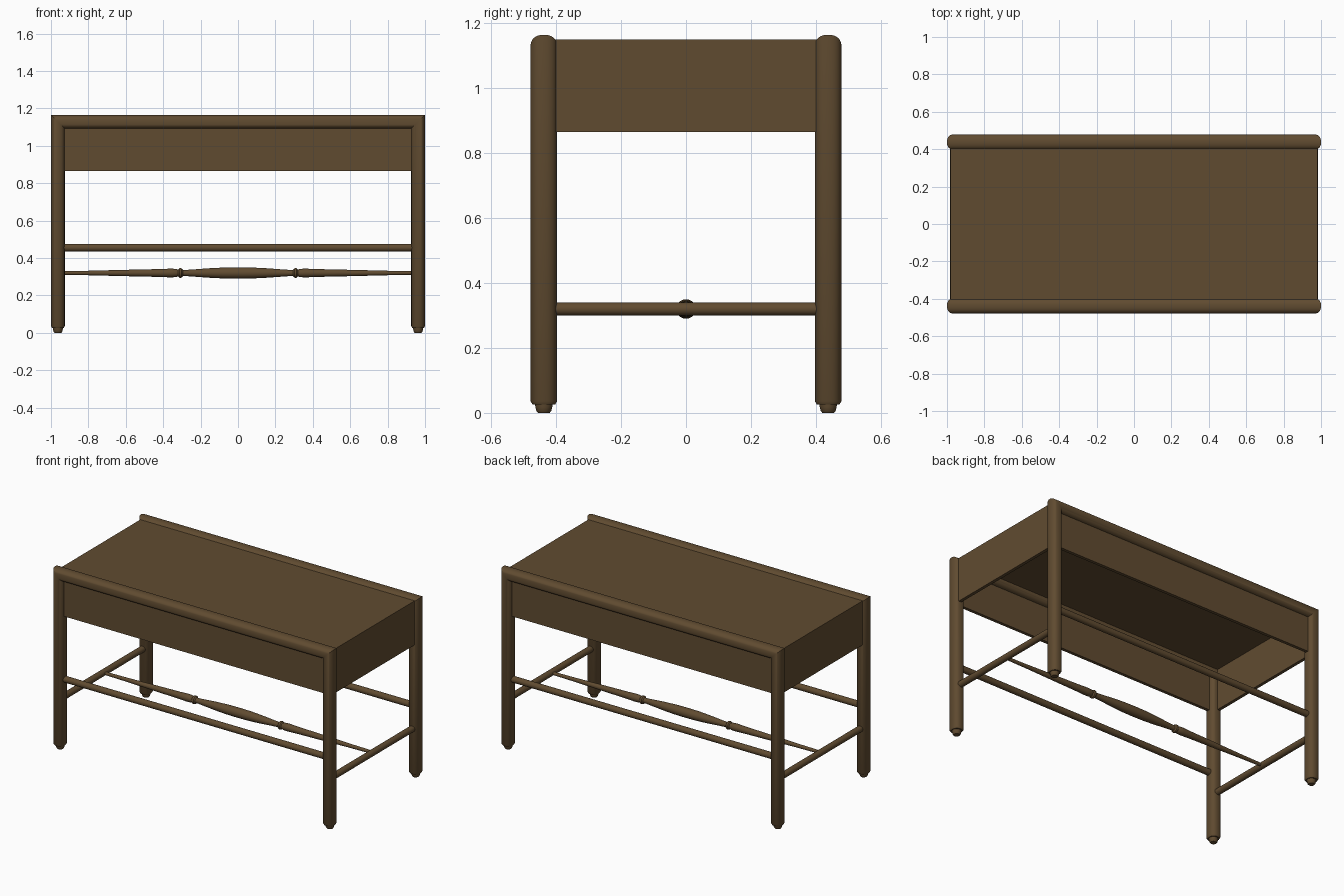
import bpy, bmesh, math
from mathutils import Vector, Matrix

cube = bpy.data.objects.get("Cube")
if cube:
    bpy.data.objects.remove(cube, do_unlink=True)

wood = bpy.data.materials.new("brown wood")
wood.use_nodes = True
brown = (0.118, 0.071, 0.030, 1)
wood.diffuse_color = brown
bsdf = wood.node_tree.nodes["Principled BSDF"]
bsdf.inputs["Base Color"].default_value = brown
bsdf.inputs["Roughness"].default_value = 0.7

LEG_X, LEG_Y = 0.963, 0.438      # leg centres
HALF_X, HALF_Y = 0.037, 0.041    # half sizes of the leg section
TOP = 1.165
SEGMENTS = 32


def finish(name, bm, smooth=True):
    bmesh.ops.recalc_face_normals(bm, faces=bm.faces)
    mesh = bpy.data.meshes.new(name)
    bm.to_mesh(mesh)
    bm.free()
    mesh.materials.append(wood)
    obj = bpy.data.objects.new(name, mesh)
    bpy.context.collection.objects.link(obj)
    if smooth:
        bpy.ops.object.select_all(action='DESELECT')
        obj.select_set(True)
        bpy.context.view_layer.objects.active = obj
        bpy.ops.object.shade_smooth_by_angle(angle=math.radians(35))
    return obj


def skin(name, rings):
    """Join rings of points into a capped tube."""
    bm = bmesh.new()
    loops = [[bm.verts.new(p) for p in ring] for ring in rings]
    n = len(loops[0])
    for a, b in zip(loops, loops[1:]):
        for i in range(n):
            j = (i + 1) % n
            bm.faces.new((a[i], a[j], b[j], b[i]))
    bm.faces.new(loops[0])
    bm.faces.new(loops[-1])
    return finish(name, bm)


def section():
    """Softly squared oval: (across, depth) pairs."""
    pts = []
    for i in range(SEGMENTS):
        t = 2 * math.pi * i / SEGMENTS
        c, s = math.cos(t), math.sin(t)
        pts.append((HALF_X * math.copysign(abs(c) ** 0.85, c),
                    HALF_Y * math.copysign(abs(s) ** 0.85, s)))
    return pts


def lathe(name, profile, origin, axis):
    """Turn (distance, radius) pairs around an axis."""
    turn = Vector((0, 0, 1)).rotation_difference(Vector(axis)).to_matrix()
    rings = []
    for d, r in profile:
        rings.append([Vector(origin) + turn @ Vector((r * math.cos(a), r * math.sin(a), d))
                      for a in (2 * math.pi * i / SEGMENTS for i in range(SEGMENTS))])
    return skin(name, rings)


def box(name, low, high):
    low, high = Vector(low), Vector(high)
    bm = bmesh.new()
    bmesh.ops.create_cube(bm, size=1, matrix=Matrix.Translation((low + high) / 2)
                          @ Matrix.Diagonal((*(high - low), 1)))
    return finish(name, bm, smooth=False)


# Leg pairs with a mitred top rail
def leg_frame(name, y):
    top_z = TOP - HALF_X
    rings = []
    for z, k in ((0.026, 0.85), (0.036, 1)):
        rings.append([(-LEG_X + k * u, y + k * v, z) for u, v in section()])
    rings.append([(-LEG_X + u, y + v, top_z - u) for u, v in section()])
    mirrored = [[(-px, py, pz) for px, py, pz in ring] for ring in reversed(rings)]
    return skin(name, rings + mirrored)


foot = [(0, 0.018), (0.006, 0.023), (0.018, 0.026), (0.03, 0.028)]
for y_name, sy in (("front", -1), ("back", 1)):
    y = sy * LEG_Y
    leg_frame(y_name + "_legs_and_rail", y)
    lathe(y_name + "_stretcher", [(-LEG_X, 0.02), (LEG_X, 0.02)], (0, y, 0.455), (1, 0, 0))
    for x_name, sx in (("left", 1), ("right", -1)):
        lathe(f"{y_name}_{x_name}_foot", foot, (sx * LEG_X, y, 0), (0, 0, 1))

# Side stretchers
for x_name, sx in (("left", 1), ("right", -1)):
    lathe(x_name + "_stretcher", [(-LEG_Y, 0.02), (LEG_Y, 0.02)],
          (sx * LEG_X, 0, 0.32), (0, 1, 0))

# Turned centre spindle
half = [(0, 0.03), (0.08, 0.029), (0.16, 0.025), (0.24, 0.019), (0.285, 0.016),
        (0.295, 0.017), (0.302, 0.025), (0.308, 0.026), (0.314, 0.025), (0.32, 0.018),
        (0.33, 0.022), (0.36, 0.0235), (0.42, 0.021), (0.6, 0.017), (0.8, 0.012), (0.95, 0.01)]
lathe("centre_spindle", [(-d, r) for d, r in reversed(half[1:])] + half,
      (0, 0, 0.32), (1, 0, 0))

# Apron panels and top board
BOTTOM, BOARD, THICK = 0.865, 1.15, 0.02
PX, PY = 0.98, 0.45
for y_name, sy in (("front", -1), ("back", 1)):
    ys = sorted((sy * PY, sy * (PY - THICK)))
    box(y_name + "_panel", (-LEG_X, ys[0], BOTTOM), (LEG_X, ys[1], BOARD - 0.02))
for x_name, sx in (("left", 1), ("right", -1)):
    xs = sorted((sx * PX, sx * (PX - THICK)))
    box(x_name + "_panel", (xs[0], -LEG_Y, BOTTOM), (xs[1], LEG_Y, BOARD - 0.02))
box("top_board", (-PX, -LEG_Y, BOARD - 0.02), (PX, LEG_Y, BOARD))
